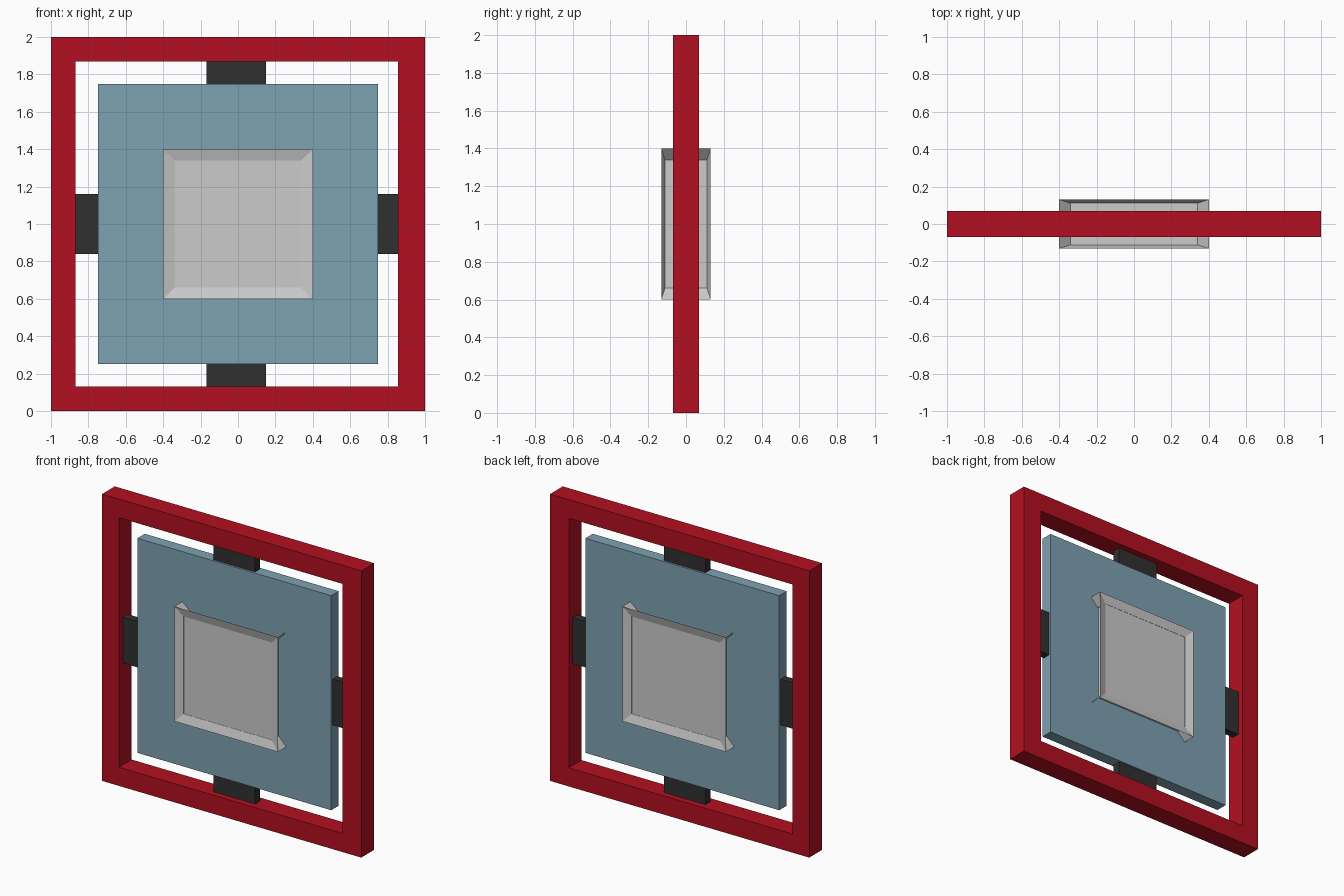
import bpy, bmesh
from mathutils import Matrix, Vector

if "Cube" in bpy.data.objects:
    bpy.data.objects.remove(bpy.data.objects["Cube"])


def material(name, rgb):
    m = bpy.data.materials.new(name)
    m.diffuse_color = (*rgb, 1)
    m.use_nodes = True
    m.node_tree.nodes["Principled BSDF"].inputs["Base Color"].default_value = m.diffuse_color
    return m


def finish(name, bm, mat=None):
    bmesh.ops.recalc_face_normals(bm, faces=bm.faces)
    me = bpy.data.meshes.new(name)
    bm.to_mesh(me)
    bm.free()
    ob = bpy.data.objects.new(name, me)
    bpy.context.collection.objects.link(ob)
    if mat:
        me.materials.append(mat)
    return ob


def box(name, lo, hi, mat):
    lo, hi = Vector(lo), Vector(hi)
    bm = bmesh.new()
    bmesh.ops.create_cube(bm, size=1, matrix=Matrix.LocRotScale((lo + hi) / 2, None, hi - lo))
    return finish(name, bm, mat)


red = material("red", (0.45, 0.005, 0.015))
blue = material("blue grey", (0.21, 0.36, 0.45))
black = material("black", (0.03, 0.03, 0.03))

# Outer frame: square ring, right rail slightly wider
X0, X1, Z0, Z1 = -0.87, 0.855, 0.13, 1.87
bm = bmesh.new()
rings = []
for y in (-0.07, 0.07):
    for x0, x1, z0, z1 in ((-1, 1, 0, 2), (X0, X1, Z0, Z1)):
        rings.append([bm.verts.new((x, y, z)) for x, z in
                      ((x0, z0), (x1, z0), (x1, z1), (x0, z1))])
fo, fi, bo, bi = rings
for a, b in ((fo, fi), (fi, bi), (bi, bo), (bo, fo)):
    for i in range(4):
        j = (i + 1) % 4
        bm.faces.new((a[i], a[j], b[j], b[i]))
finish("outer_frame", bm, red)

# Central panel
P, T = 0.748, 0.027
box("panel", (-P, -0.041, 1 - P), (P, 0.041, 1 + P), blue)

# Tabs joining panel to frame
C, W = -0.009, 0.16
box("tab_top", (C - W, -T, 1 + P), (C + W, T, Z1), black)
box("tab_bottom", (C - W, -T, Z0), (C + W, T, 1 - P), black)
box("tab_left", (X0, -T, 1 - W), (-P, T, 1 + W), black)
box("tab_right", (P, -T, 1 - W), (X1, T, 1 + W), black)

# Core block: cube with every face inset and recessed, then flattened
bm = bmesh.new()
bmesh.ops.create_cube(bm, size=1)
bmesh.ops.inset_individual(bm, faces=bm.faces[:], thickness=0.097, depth=-0.075)
bmesh.ops.transform(bm, verts=bm.verts, matrix=Matrix.LocRotScale((0, 0, 1), None, Vector((0.8, 0.262, 0.8))))
finish("core_block", bm)
